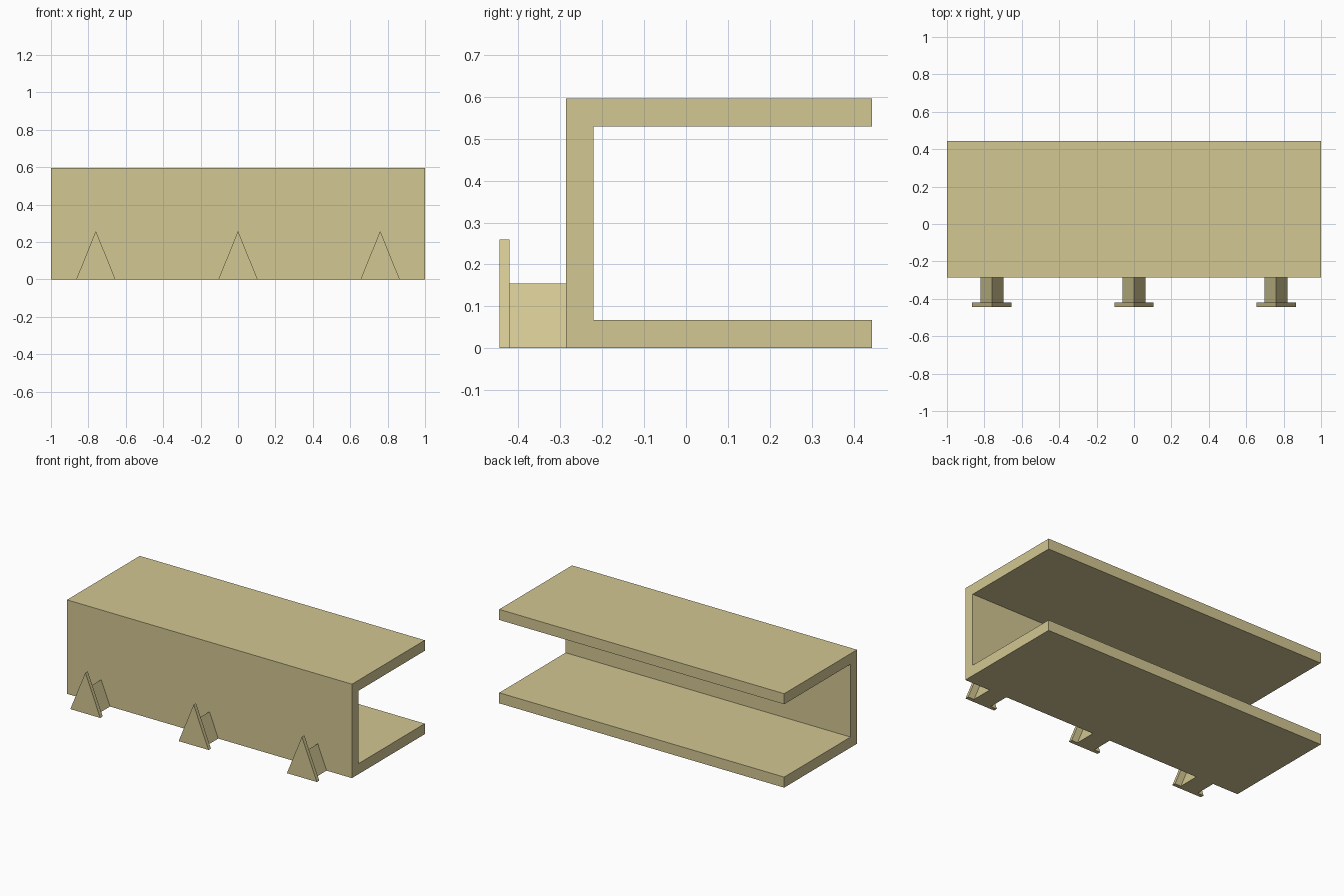
import bpy
import bmesh

if "Cube" in bpy.data.objects:
    bpy.data.objects.remove(bpy.data.objects["Cube"])

sand = bpy.data.materials.new("sand")
sand.diffuse_color = (0.65, 0.57, 0.29, 1.0)
sand.use_nodes = True
sand.node_tree.nodes["Principled BSDF"].inputs["Base Color"].default_value = sand.diffuse_color


def extrude_profile(name, points, direction):
    """Solid made by sweeping a closed planar profile along a direction."""
    bm = bmesh.new()
    face = bm.faces.new([bm.verts.new(p) for p in points])
    swept = bmesh.ops.extrude_face_region(bm, geom=[face])["geom"]
    verts = [v for v in swept if isinstance(v, bmesh.types.BMVert)]
    bmesh.ops.translate(bm, verts=verts, vec=direction)
    bmesh.ops.recalc_face_normals(bm, faces=bm.faces)
    mesh = bpy.data.meshes.new(name)
    bm.to_mesh(mesh)
    bm.free()
    mesh.materials.append(sand)
    obj = bpy.data.objects.new(name, mesh)
    bpy.context.collection.objects.link(obj)
    return obj


def triangle_prism(name, x, half_width, height, y0, y1):
    points = [(x - half_width, y0, 0), (x + half_width, y0, 0), (x, y0, height)]
    return extrude_profile(name, points, (0, y1 - y0, 0))


# C-shaped channel, open at the back
FRONT, INNER, BACK = -0.286, -0.221, 0.444
TOP, WALL = 0.596, 0.067
profile = [(FRONT, 0), (BACK, 0), (BACK, WALL), (INNER, WALL),
           (INNER, TOP - WALL), (BACK, TOP - WALL), (BACK, TOP), (FRONT, TOP)]
extrude_profile("channel", [(-1, y, z) for y, z in profile], (2, 0, 0))

# Three hooks: a small triangular stem carrying a larger triangular plate
for side, x in (("left", -0.76), ("middle", 0.0), ("right", 0.76)):
    triangle_prism(f"{side}_hook_stem", x, 0.062, 0.154, -0.421, FRONT)
    triangle_prism(f"{side}_hook_plate", x, 0.105, 0.259, -0.445, -0.421)
